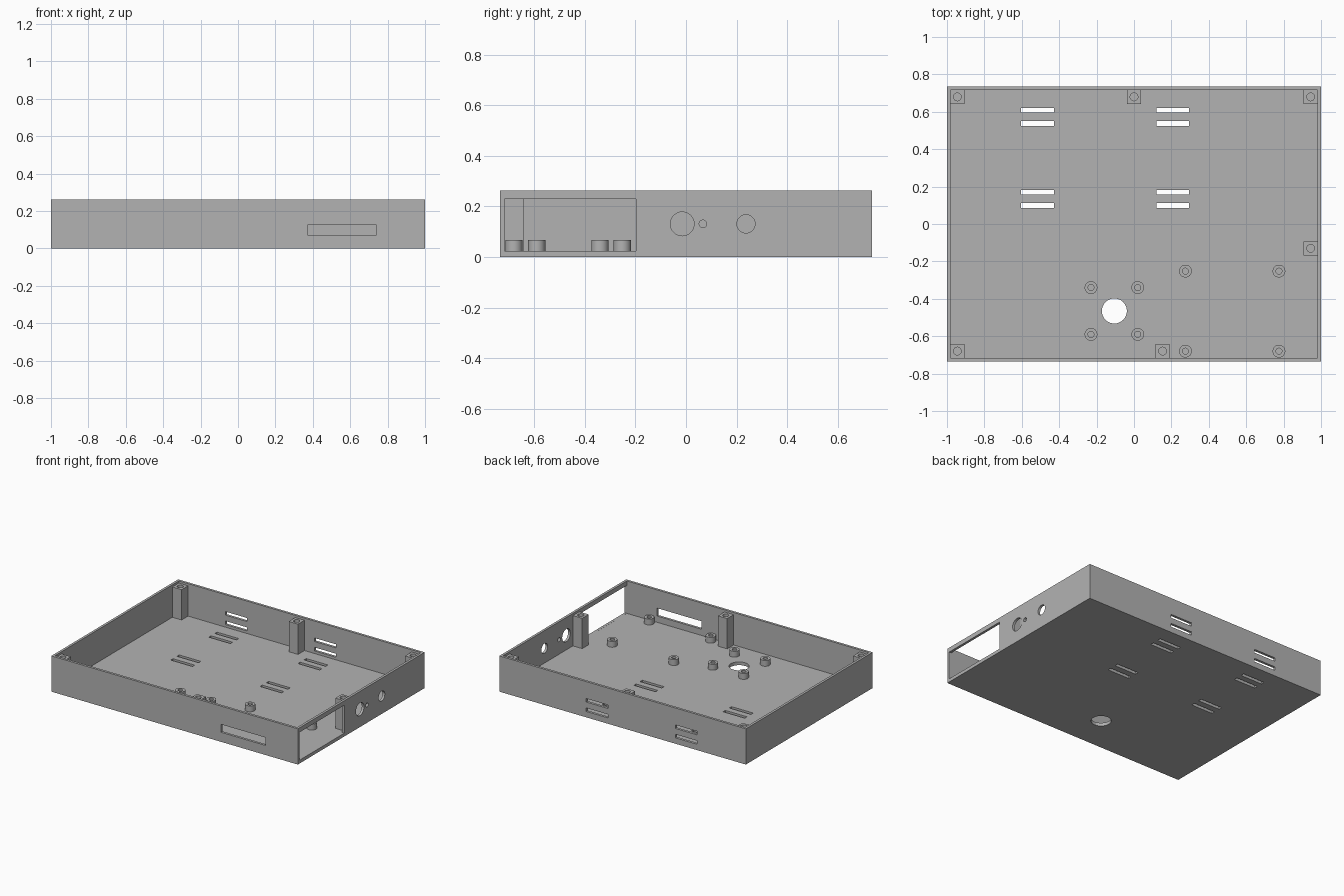
import bpy
import bmesh
from mathutils import Matrix, Vector

if "Cube" in bpy.data.objects:
    bpy.data.objects.remove(bpy.data.objects["Cube"], do_unlink=True)

HX, HY, H = 1.0, 0.735, 0.262      # outer half sizes and height
WALL, FLOOR = 0.018, 0.024
POST, POST_TOP = 0.075, 0.246

grey = bpy.data.materials.new("plain grey")
grey.use_nodes = True
colour = (0.45, 0.45, 0.45, 1)
grey.diffuse_color = colour
grey.node_tree.nodes["Principled BSDF"].inputs["Base Color"].default_value = colour


def add_box(bm, x, y, z):
    """Box from (min, max) ranges."""
    centre = Vector([(a + b) / 2 for a, b in (x, y, z)])
    size = [b - a for a, b in (x, y, z)]
    bmesh.ops.create_cube(bm, size=1, matrix=Matrix.Translation(centre) @ Matrix.Diagonal((*size, 1)))


def add_rod(bm, centre, radius, length, axis="Z", sides=32):
    turn = Matrix.Rotation(1.5707963, 4, "Y") if axis == "X" else Matrix()
    bmesh.ops.create_cone(bm, cap_ends=True, segments=sides, radius1=radius, radius2=radius,
                          depth=length, matrix=Matrix.Translation(centre) @ turn)


def finish(bm, name):
    mesh = bpy.data.meshes.new(name)
    bm.to_mesh(mesh)
    bm.free()
    obj = bpy.data.objects.new(name, mesh)
    bpy.context.collection.objects.link(obj)
    mesh.materials.append(grey)
    return obj


def cut(obj, cutter_bm):
    """Subtract the cutter shapes, then drop the cutter."""
    cutter = finish(cutter_bm, "cutter")
    cutter.hide_render = True
    mod = obj.modifiers.new("cut", "BOOLEAN")
    mod.operation = "DIFFERENCE"
    mod.solver = "EXACT"
    mod.object = cutter
    bpy.ops.object.select_all(action="DESELECT")
    bpy.context.view_layer.objects.active = obj
    obj.select_set(True)
    bpy.ops.object.modifier_apply(modifier=mod.name)
    bpy.data.objects.remove(cutter, do_unlink=True)
    bpy.ops.object.shade_smooth_by_angle(angle=0.52)


# Open tray
bm = bmesh.new()
add_box(bm, (-HX, HX), (-HY, HY), (0, H))
tray = finish(bm, "case_tray")
bm = bmesh.new()
add_box(bm, (WALL - HX, HX - WALL), (WALL - HY, HY - WALL), (FLOOR, H + 0.1))
cut(tray, bm)

# Openings: vents, ports and cable hole
bm = bmesh.new()
for x in (-0.517, 0.207):
    span = (x - 0.088, x + 0.088)
    for y in (0.608, 0.538, 0.17, 0.098):
        add_box(bm, span, (y - 0.013, y + 0.013), (-0.05, 0.04))
    for z in (0.125, 0.056):
        add_box(bm, span, (HY - 0.05, HY + 0.05), (z - 0.013, z + 0.013))
add_box(bm, (0.375, 0.738), (-HY - 0.05, -HY + 0.03), (0.07, 0.128))
add_box(bm, (HX - 0.03, HX + 0.05), (-0.7165, -0.197), (FLOOR + 0.0005, 0.229))
for y, radius in ((-0.015, 0.047), (0.067, 0.015), (0.237, 0.036)):
    add_rod(bm, (HX, y, 0.131), radius, 0.1, "X")
add_rod(bm, (-0.105, -0.465, 0), 0.067, 0.1)
cut(tray, bm)

# Lid screw posts along the walls
px, py = HX - WALL - POST / 2, HY - WALL - POST / 2
posts = {"back_right": (-px, py), "back_middle": (0, py), "back_left": (px, py),
         "left_side": (px, -0.13), "front_right": (-px, -py), "front_middle": (0.153, -py)}
for name, (x, y) in posts.items():
    r = POST / 2
    bm = bmesh.new()
    add_box(bm, (x - r, x + r), (y - r, y + r), (FLOOR, POST_TOP))
    post = finish(bm, name + "_post")
    bm = bmesh.new()
    add_rod(bm, (x, y, POST_TOP), 0.021, 0.36, sides=16)
    cut(post, bm)

# Circuit board standoffs, two groups of four
groups = {"small_board": ((-0.23, 0.02), (-0.59, -0.34)),
          "large_board": ((0.275, 0.775), (-0.68, -0.252))}
for name, (xs, ys) in groups.items():
    for x in xs:
        for y in ys:
            bm = bmesh.new()
            add_rod(bm, (x, y, (FLOOR + 0.067) / 2), 0.034, 0.067 - FLOOR)
            standoff = finish(bm, name + "_standoff")
            bm = bmesh.new()
            add_rod(bm, (x, y, 0.067), 0.016, 0.08, sides=20)
            cut(standoff, bm)
